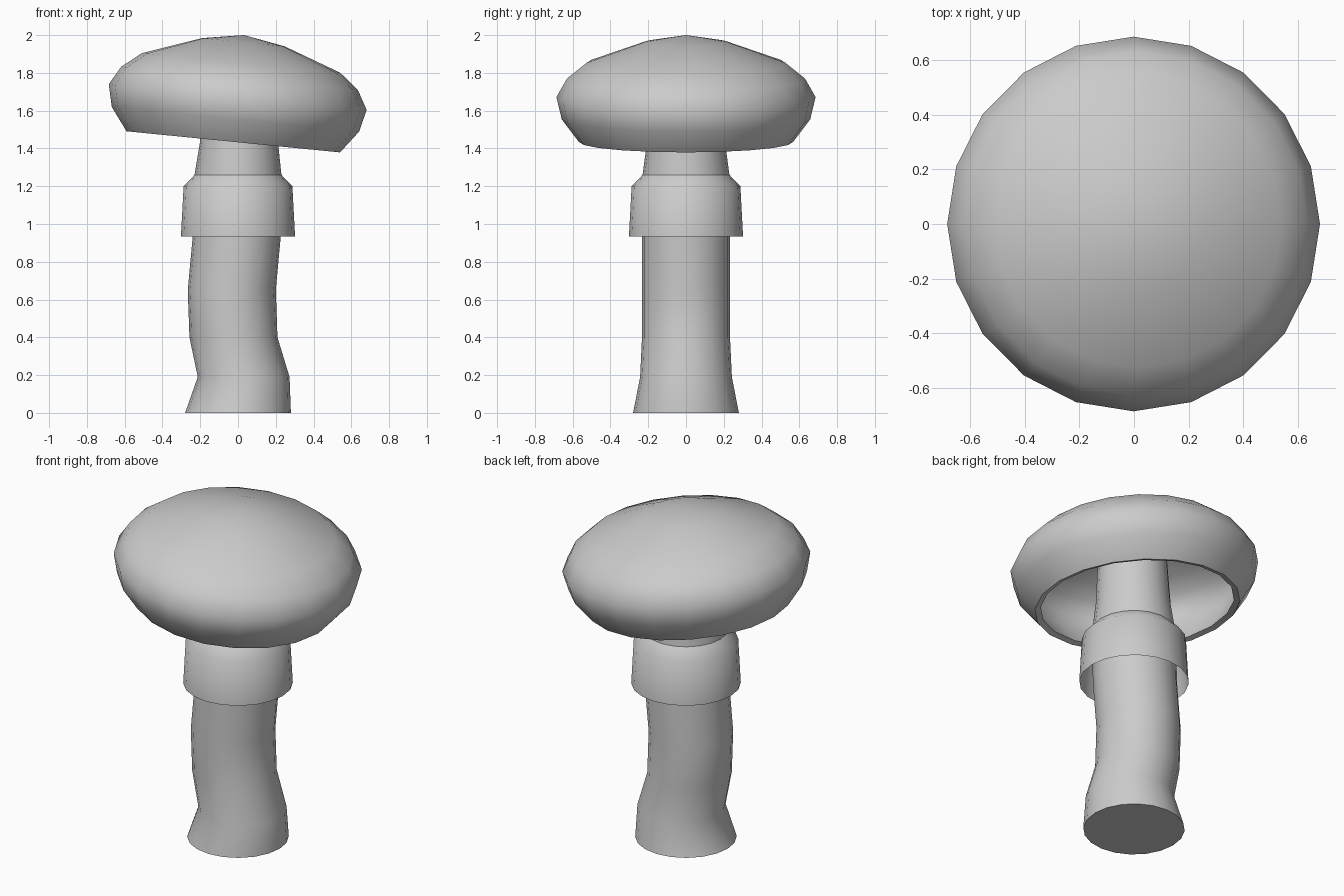
import bpy
import bmesh
import math

if "Cube" in bpy.data.objects:
    bpy.data.objects.remove(bpy.data.objects["Cube"])

SIDES = 20


def loft(name, rings, cap_start=False, cap_end=False):
    """Loft round rings given as (centre x, radius, height); radius 0 is a pole."""
    bm = bmesh.new()
    loops = []
    for cx, r, z in rings:
        if r == 0:
            loops.append([bm.verts.new((cx, 0, z))])
            continue
        loops.append([bm.verts.new((cx + r * math.cos(2 * math.pi * i / SIDES),
                                    r * math.sin(2 * math.pi * i / SIDES), z))
                      for i in range(SIDES)])
    for a, b in zip(loops, loops[1:]):
        for i in range(SIDES):
            j = (i + 1) % SIDES
            if len(a) == 1:
                bm.faces.new((a[0], b[j], b[i]))
            elif len(b) == 1:
                bm.faces.new((a[i], a[j], b[0]))
            else:
                bm.faces.new((a[i], a[j], b[j], b[i]))
    if cap_start:
        bm.faces.new(loops[0][::-1])
    if cap_end:
        bm.faces.new(loops[-1])
    bmesh.ops.recalc_face_normals(bm, faces=bm.faces)
    mesh = bpy.data.meshes.new(name)
    bm.to_mesh(mesh)
    bm.free()
    obj = bpy.data.objects.new(name, mesh)
    bpy.context.collection.objects.link(obj)
    return obj


def smooth(obj, angle):
    bpy.ops.object.select_all(action='DESELECT')
    obj.select_set(True)
    bpy.context.view_layer.objects.active = obj
    bpy.ops.object.shade_smooth_by_angle(angle=math.radians(angle))


# Wavy stem, running up into the hollow cap
stem = loft("stem", [(0, .28, 0), (.03, .243, .19), (-.024, .233, .40),
                     (-.033, .233, .65), (-.007, .233, .93), (0, .23, 1.26),
                     (.005, .207, 1.43), (.015, .18, 1.90)],
            cap_start=True, cap_end=True)
smooth(stem, 50)

# Flared skirt ring, open at the bottom
ring = loft("stem_ring", [(0, .225, 1.265), (0, .288, 1.20), (0, .302, .935)])
smooth(ring, 50)

# Hollow cap: outer dome down to the rim, then the inner shell
outer = [(0, .568), (.22, .53), (.527, .42), (.63, .337),
         (.686, .238), (.658, .12), (.568, 0)]
inner = [(.535, .01), (.615, .13), (.643, .237), (.595, .313),
         (.505, .385), (.21, .49), (0, .525)]
cap = loft("cap", [(0, r, h) for r, h in outer + inner])
cap.location = (-.025, 0, 1.435)
cap.rotation_euler = (0, math.radians(5.65), 0)
smooth(cap, 50)
